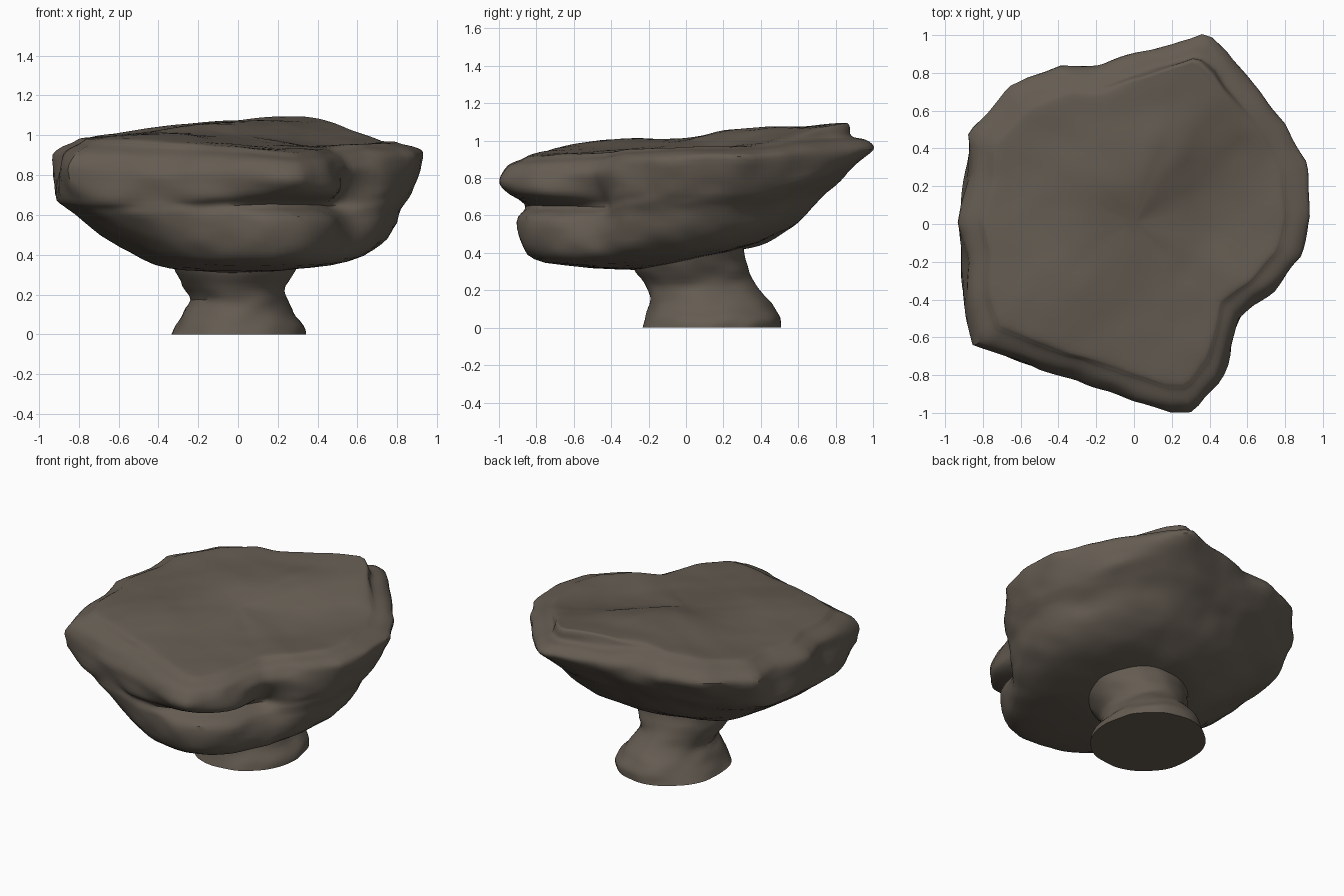
import bpy, bmesh, math
from mathutils import Vector, noise

if "Cube" in bpy.data.objects:
    bpy.data.objects.remove(bpy.data.objects["Cube"])

rock = bpy.data.materials.new("grey brown rock")
rock.diffuse_color = (0.130, 0.108, 0.085, 1)
rock.use_nodes = True
rock.node_tree.nodes["Principled BSDF"].inputs["Base Color"].default_value = rock.diffuse_color
N = 128  # segments round


def crom(p0, p1, p2, p3, t):
    return 0.5 * (2*p1 + (p2-p0)*t + (2*p0-5*p1+4*p2-p3)*t*t + (3*p1-p0-3*p2+p3)*t**3)


def around(angles, vals, a):
    """Smooth periodic lookup of a value by angle in degrees."""
    n = len(angles)
    a %= 360
    i = max(k for k in range(n) if angles[k] <= a)
    nxt = angles[i+1] if i + 1 < n else 360 + angles[0]
    t = (a - angles[i]) / (nxt - angles[i])
    return crom(vals[i-1], vals[i], vals[(i+1) % n], vals[(i+2) % n], t)


def polygon_radius(points, a):
    """Distance from the centre to a closed outline in direction a."""
    d = Vector((math.cos(math.radians(a)), math.sin(math.radians(a))))
    for i, p in enumerate(points):
        p, q = Vector(p), Vector(points[(i+1) % len(points)])
        e = q - p
        den = d.x*e.y - d.y*e.x
        if abs(den) < 1e-9:
            continue
        r = (p.x*e.y - p.y*e.x) / den
        s = (p.x*d.y - p.y*d.x) / den
        if r > 0 and -1e-6 <= s <= 1 + 1e-6:
            return r
    return 0.9


def refine(col, steps):
    """Add smooth in-between points along one column."""
    out = []
    for i in range(len(col) - 1):
        p = [col[max(i-1, 0)], col[i], col[i+1], col[min(i+2, len(col)-1)]]
        out += [crom(*p, k/steps) for k in range(steps)]
    return out + [col[-1]]


def rough(p, amount):
    """Weathered surface: broad lumps plus flattened bedding ripples."""
    q = Vector((p.x*2.6, p.y*2.6, p.z*5))
    v = Vector((noise.noise(q), noise.noise(q + Vector((9, 3, 5))), 0.4*noise.noise(q + Vector((2, 8, 1)))))
    q2 = Vector((p.x*7, p.y*7, p.z*15))
    w = Vector((noise.noise(q2), noise.noise(q2 + Vector((4, 7, 2))), 0.4*noise.noise(q2 + Vector((1, 5, 6)))))
    return p + v*amount + w*amount*0.6


def loft(name, cols, sharp):
    """Skin a set of columns running round the object, closing both ends."""
    bm = bmesh.new()
    vs = [[bm.verts.new(p) for p in c] for c in cols]
    n, m = len(vs), len(vs[0])
    for i in range(n):
        a, b = vs[i], vs[(i+1) % n]
        for j in range(m - 1):
            bm.faces.new((a[j], b[j], b[j+1], a[j+1]))
    for j in (0, m - 1):
        bm.faces.new([c[j] for c in vs])
    bmesh.ops.recalc_face_normals(bm, faces=bm.faces)
    me = bpy.data.meshes.new(name)
    bm.to_mesh(me)
    bm.free()
    me.materials.append(rock)
    me.shade_smooth()
    me.set_sharp_from_angle(angle=math.radians(sharp))
    ob = bpy.data.objects.new(name, me)
    bpy.context.collection.objects.link(ob)
    return ob


# Cap: plan outline, then radius and height of each level by direction
outline = [(.935, .05), (.92, .32), (.81, .53), (.59, .80), (.49, .92), (.38, 1.01), (.2, .95), (0, .9),
           (-.2, .83), (-.4, .83), (-.67, .72), (-.88, .48), (-.87, .25), (-.94, 0), (-.89, -.2),
           (-.9, -.42), (-.85, -.63), (-.52, -.77), (-.3, -.83), (0, -.94), (.2, -1.0), (.32, -1.0),
           (.46, -.83), (.51, -.62), (.54, -.50), (.72, -.37), (.9, -.17)]
A = [0, 30, 65, 90, 125, 155, 180, 215, 245, 270, 285, 300, 318, 335]
rim_z = [.89, .90, .95, .94, .92, .88, .88, .83, .80, .80, .79, .80, .82, .86]
crest_z = [.97, .98, 1.09, 1.07, 1.03, .99, .985, .97, .955, .94, .92, .93, .94, .96]
levels = [
    # foot of the overhanging slab
    ([.89, .90, .97, .84, .86, .93, .91, 1.0, .87, .91, .97, .91, .69, .82],
     [.75, .76, .87, .84, .79, .72, .71, .68, .68, .70, .71, .71, .72, .74]),
    # weathered groove
    ([.86, .85, .88, .78, .79, .86, .86, .95, .865, .85, .82, .72, .65, .80],
     [.69, .70, .79, .76, .72, .66, .65, .63, .64, .65, .65, .65, .65, .68]),
    # lower lip, top and bottom
    ([.82, .79, .78, .70, .70, .76, .78, .89, .86, .875, .92, .86, .72, .79],
     [.63, .64, .70, .68, .65, .60, .60, .58, .58, .59, .59, .59, .59, .62]),
    ([.74, .70, .66, .60, .58, .61, .63, .73, .79, .855, .91, .85, .75, .76],
     [.48, .52, .57, .56, .53, .49, .48, .46, .45, .45, .45, .45, .46, .47]),
    # underside
    ([.58, .54, .50, .44, .42, .42, .42, .50, .64, .74, .78, .75, .67, .62],
     [.39, .43, .48, .45, .44, .40, .37, .35, .35, .35, .35, .35, .36, .37]),
]


def bump(x, y, cx, cy, width):
    return math.exp(-((x - cx)**2 + (y - cy)**2) / width)


def top_z(x, y, s, crest):
    t = min(s / .84, 1)
    z = .965 + (crest - .965) * t**1.3
    z += .045 * bump(x, y, -.4, -.36, .09)                   # raised front slab
    z += .07 * bump(x, y, -.12, .25, .12)                    # higher back left
    z -= .03 * bump(x, y, .42, -.02, .06)                    # hollow on the right
    return z + .07 * bump(x, y, .28, .52, .07) * (1 - t)


cols = []
for i in range(N):
    a = 360 * i / N
    d = Vector((math.cos(math.radians(a)), math.sin(math.radians(a)), 0))
    R, rz, cz = polygon_radius(outline, a), around(A, rim_z, a), around(A, crest_z, a)
    up = Vector((0, 0, 1))
    step = math.exp(-((a - 72) / 24)**4)        # ledge along the back edge
    col = []
    for s in (.03, .25, .45, .65, .82):
        p = d * R * s
        col.append(p + up * top_z(p.x, p.y, s, cz))
    tz = col[-1].z
    mid = rz + (cz - rz) * (.55 - .2 * step)
    col.append(d * R * .865 + up * (tz + (mid - tz) * (.25 - .2 * step)))
    col.append(d * R * .885 + up * (tz + (mid - tz) * (.42 + .33 * step)))
    col.append(d * R * .96 + up * mid)
    col.append(d * R + up * rz)
    for rs, zs in levels:
        col.append(d * around(A, rs, a) + up * around(A, zs, a))
    col.append(d * .25 + up * (.36 + .05 * d.y))
    col.append(d * .03 + up * .38)
    cols.append([rough(p, .017) for p in refine(col, 4)])
loft("rock_cap", cols, 38)

# Stem: height, then x and y extents of each level
stem = [(0, -.34, .34, -.23, .51), (.05, -.31, .33, -.225, .50), (.11, -.28, .29, -.21, .46),
        (.17, -.24, .25, -.21, .42), (.24, -.27, .235, -.23, .36), (.32, -.31, .28, -.28, .33),
        (.40, -.33, .32, -.30, .31), (.50, -.36, .36, -.30, .34)]
cols = []
for i in range(72):
    a = 2 * math.pi * i / 72
    c, s = math.cos(a), math.sin(a)
    col = [Vector(((x0+x1)/2 + c*(x1-x0)/2, (y0+y1)/2 + s*(y1-y0)/2, z)) for z, x0, x1, y0, y1 in stem]
    pts = []
    for p in refine(col, 3):
        q = rough(p, .018)
        q.z = p.z if p.z < .01 else max(q.z, .012)
        pts.append(q)
    cols.append(pts)
loft("rock_stem", cols, 38)
